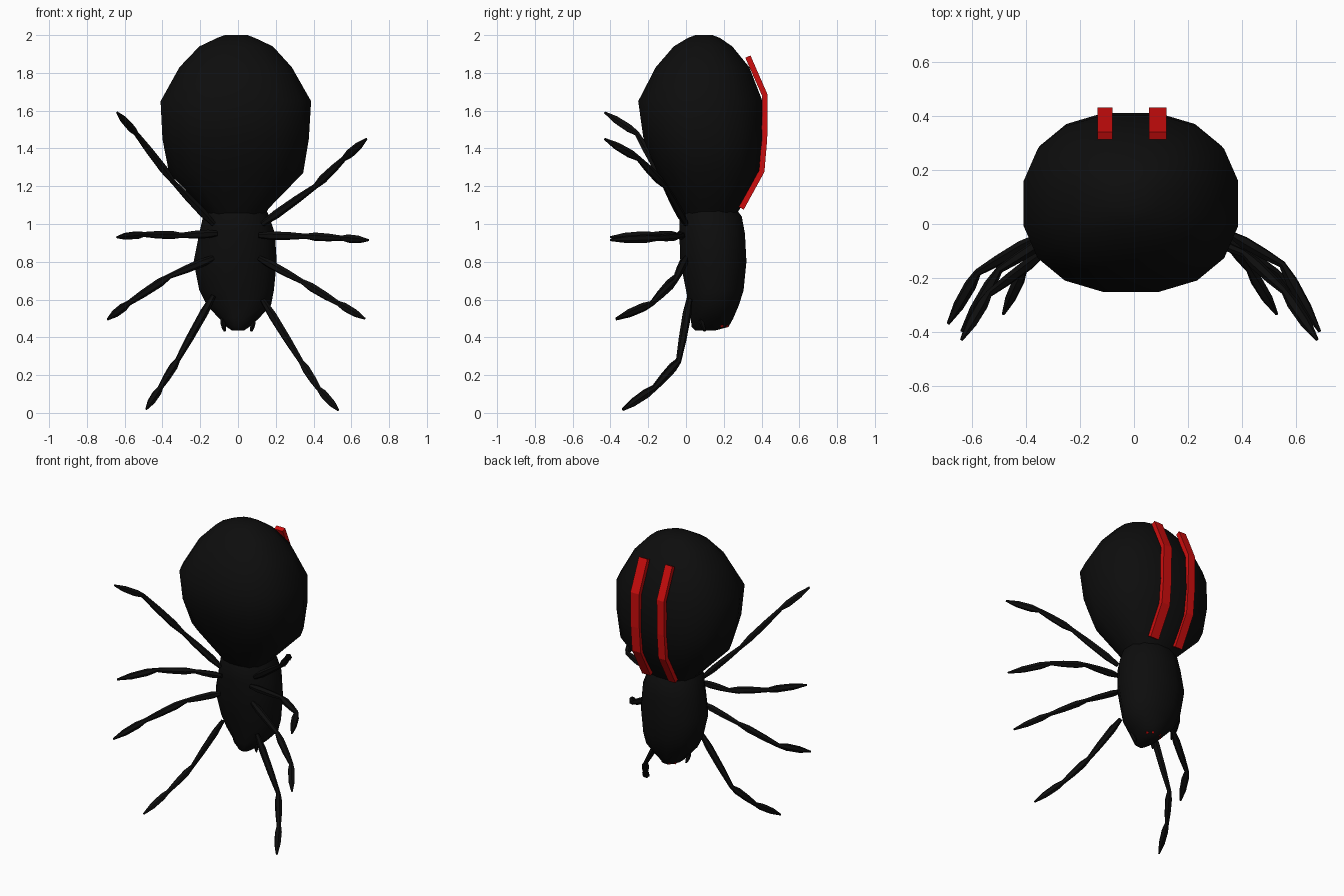
import bpy, bmesh, math
from mathutils import Vector

if "Cube" in bpy.data.objects:
    bpy.data.objects.remove(bpy.data.objects["Cube"])


def material(name, rgb):
    m = bpy.data.materials.new(name)
    m.diffuse_color = (*rgb, 1)
    m.use_nodes = True
    m.node_tree.nodes["Principled BSDF"].inputs["Base Color"].default_value = m.diffuse_color
    return m


BLACK = material("black", (0.004, 0.004, 0.004))
RED = material("red", (0.62, 0.004, 0.004))


def loft(name, rings, mat, smooth=True):
    """Skin a list of equal-length point rings and cap both ends."""
    bm = bmesh.new()
    vs = [[bm.verts.new(p) for p in ring] for ring in rings]
    n = len(vs[0])
    for a, b in zip(vs, vs[1:]):
        for i in range(n):
            bm.faces.new((a[i], a[(i + 1) % n], b[(i + 1) % n], b[i]))
    bm.faces.new(vs[0][::-1])
    bm.faces.new(vs[-1])
    bmesh.ops.recalc_face_normals(bm, faces=bm.faces)
    me = bpy.data.meshes.new(name)
    bm.to_mesh(me)
    bm.free()
    me.materials.append(mat)
    ob = bpy.data.objects.new(name, me)
    bpy.context.collection.objects.link(ob)
    if smooth:
        bpy.ops.object.select_all(action='DESELECT')
        bpy.context.view_layer.objects.active = ob
        ob.select_set(True)
        bpy.ops.object.shade_smooth_by_angle(angle=math.radians(40))
    return ob


def body(name, sections, n, power):
    """Sections are (z, x min, x max, y min, y max)."""
    def s(v):
        return math.copysign(abs(v) ** (2 / power), v)
    rings = []
    for z, x0, x1, y0, y1 in sections:
        k = s(math.cos(math.pi / n))
        ring = []
        for i in range(n):
            a = (i + 0.5) * math.tau / n
            ring.append(((x0 + x1) / 2 + (x1 - x0) / 2 * s(math.cos(a)) / k,
                         (y0 + y1) / 2 + (y1 - y0) / 2 * s(math.sin(a)) / k, z))
        rings.append(ring)
    return loft(name, rings, BLACK)


def limb(name, points, radii, n=6):
    """Tube through points; each segment swells between narrow joints."""
    pts = [Vector(p) for p in points]
    centres = []
    for i, (a, b) in enumerate(zip(pts, pts[1:])):
        thin, fat = radii
        end = 0.006 if i == len(pts) - 2 else thin
        centres += [(a, thin), (a.lerp(b, 0.25), fat), (a.lerp(b, 0.65), fat * 0.9)]
    centres.append((pts[-1], end))
    rings = []
    for i, (c, r) in enumerate(centres):
        d = (centres[min(i + 1, len(centres) - 1)][0] - centres[max(i - 1, 0)][0]).normalized()
        u = d.cross(Vector((0.3, 1, 0.2))).normalized()
        v = d.cross(u)
        rings.append([c + r * (u * math.cos(t * math.tau / n) + v * math.sin(t * math.tau / n))
                      for t in range(n)])
    return loft(name, rings, BLACK)


# Abdomen and head section
body("abdomen", [
    (1.02, -0.14, 0.13, 0.00, 0.25), (1.08, -0.18, 0.16, -0.04, 0.285),
    (1.27, -0.365, 0.345, -0.15, 0.39), (1.45, -0.40, 0.375, -0.225, 0.413),
    (1.65, -0.41, 0.387, -0.253, 0.405), (1.83, -0.31, 0.285, -0.16, 0.335),
    (1.94, -0.205, 0.185, -0.065, 0.245), (1.985, -0.11, 0.09, 0.01, 0.18),
    (2.0, -0.07, 0.05, 0.05, 0.14)], 16, 2.35)
body("head_section", [
    (0.435, -0.03, 0.03, 0.05, 0.15), (0.455, -0.06, 0.06, 0.03, 0.225),
    (0.50, -0.10, 0.11, 0.025, 0.25), (0.57, -0.165, 0.175, 0.015, 0.28),
    (0.65, -0.205, 0.19, 0.00, 0.305), (0.80, -0.235, 0.205, -0.03, 0.32),
    (0.95, -0.205, 0.195, -0.035, 0.312), (1.04, -0.185, 0.165, -0.035, 0.295),
    (1.10, -0.15, 0.14, 0.0, 0.25)], 12, 2.1)

# Four legs on each side, base to tip
legs = {
    "left_leg_1": [(-0.13, 0.0, 1.0), (-0.34, -0.11, 1.22), (-0.54, -0.26, 1.48), (-0.64, -0.43, 1.59)],
    "left_leg_2": [(-0.11, -0.02, 0.95), (-0.30, -0.04, 0.94), (-0.50, -0.17, 0.945), (-0.64, -0.40, 0.93)],
    "left_leg_3": [(-0.13, 0.0, 0.82), (-0.36, -0.05, 0.725), (-0.58, -0.18, 0.58), (-0.69, -0.37, 0.495)],
    "left_leg_4": [(-0.13, 0.02, 0.62), (-0.32, -0.04, 0.28), (-0.41, -0.17, 0.135), (-0.485, -0.335, 0.02)],
    "right_leg_1": [(0.13, 0.0, 1.0), (0.41, -0.11, 1.20), (0.56, -0.25, 1.345), (0.68, -0.43, 1.45)],
    "right_leg_2": [(0.11, -0.02, 0.94), (0.36, -0.04, 0.935), (0.55, -0.15, 0.925), (0.69, -0.40, 0.915)],
    "right_leg_3": [(0.11, 0.0, 0.82), (0.34, -0.06, 0.695), (0.53, -0.18, 0.58), (0.67, -0.37, 0.50)],
    "right_leg_4": [(0.13, 0.02, 0.60), (0.335, -0.04, 0.27), (0.43, -0.17, 0.125), (0.53, -0.335, 0.015)],
}
for name, path in legs.items():
    limb(name, path, (0.014, 0.023))

# Fangs
for side, label in ((-1, "left"), (1, "right")):
    x = side * 0.07
    limb(label + "_fang", [(x, 0.09, 0.54), (x * 1.2, 0.08, 0.49), (x, 0.10, 0.432)], (0.010, 0.013), 5)

# Red stripes along the back: rectangular strips following the curve
path = [(0.325, 1.885), (0.415, 1.68), (0.412, 1.45), (0.398, 1.28), (0.29, 1.085)]
normals = [(0.91, 0.41), (0.98, 0.2), (1.0, 0.0), (0.95, -0.25), (0.87, -0.49)]
for label, x0, x1 in (("left", -0.135, -0.08), ("right", 0.055, 0.12)):
    rings = []
    for (y, z), (ny, nz) in zip(path, normals):
        lo, hi = (y - 0.012 * ny, z - 0.012 * nz), (y + 0.018 * ny, z + 0.018 * nz)
        rings.append([(x0, *lo), (x1, *lo), (x1, *hi), (x0, *hi)])
    loft(label + "_stripe", rings, RED, smooth=False)

# Eyes
for i, (x, y) in enumerate(((-0.05, 0.19), (-0.025, 0.215), (0.025, 0.215), (0.05, 0.19))):
    bpy.ops.mesh.primitive_uv_sphere_add(segments=8, ring_count=6, radius=0.010, location=(x, y, 0.462))
    eye = bpy.context.object
    eye.name = "eye_%d" % (i + 1)
    eye.data.materials.append(RED)
